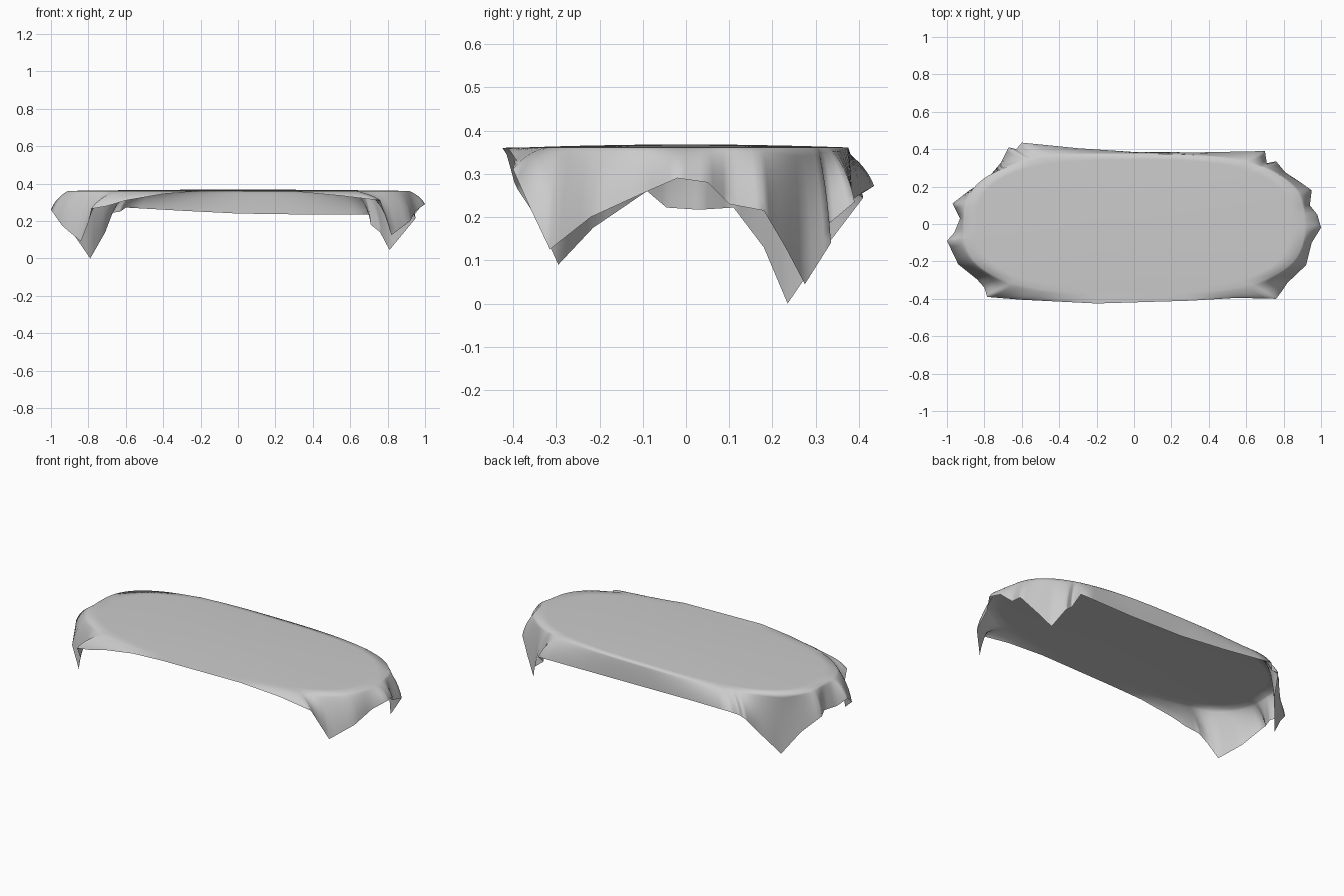
import bpy, bmesh, math
from mathutils import Vector

if "Cube" in bpy.data.objects:
    bpy.data.objects.remove(bpy.data.objects["Cube"])

# Hem of the draped cloth, counter-clockwise from the right end
hem = [
    (1.00, -.02, .29), (.98, .05, .28), (.94, .10, .23), (.95, .18, .215),
    (.88, .23, .13), (.81, .275, .045), (.76, .335, .14), (.71, .325, .18), (.70, .39, .235),
    (.35, .383, .235), (0, .385, .24), (-.30, .405, .255), (-.60, .435, .272),
    (-.63, .40, .25), (-.67, .41, .245), (-.71, .33, .14), (-.79, .235, 0),
    (-.88, .18, .13), (-.97, .11, .222), (-.93, .03, .217), (-.96, -.045, .222),
    (-1.0, -.09, .26), (-.94, -.215, .175), (-.84, -.295, .09), (-.80, -.34, .19),
    (-.785, -.39, .265), (-.70, -.397, .28), (-.60, -.405, .31), (-.40, -.415, .345),
    (-.20, -.425, .36), (.30, -.41, .358), (.55, -.395, .335), (.76, -.40, .31),
    (.79, -.36, .22), (.82, -.315, .125), (.92, -.22, .20), (.95, -.10, .255),
]
SUB = 4          # steps between hem points
TOP = .361       # height of the table rim
A, B, N = .91, .375, 2.8


def rim_point(p):
    """Point of the rounded table edge in the direction of p."""
    k = (abs(p.x / A) ** N + abs(p.y / B) ** N) ** (-1 / N)
    return Vector((p.x * k, p.y * k, TOP))


pts = [Vector(p) for p in hem]
edge = []
for i, p in enumerate(pts):
    q = pts[(i + 1) % len(pts)]
    edge += [p.lerp(q, s / SUB) for s in range(SUB)]

# Rings: the flat top first, then the falling skirt
rims = [rim_point(p) for p in edge]
rings = []
for f in (.3, .6, .8, .92):
    rings.append([Vector((r.x * f, r.y * f, TOP + .007 * (1 - f ** 2))) for r in rims])
STEPS = 8
for j in range(STEPS + 1):
    t = j / STEPS
    ring = []
    for r, h in zip(rims, edge):
        fxy, fz = math.sin(t * math.pi / 2) * .5 + t * .5, t ** 1.3
        ring.append(Vector((r.x + (h.x - r.x) * fxy, r.y + (h.y - r.y) * fxy,
                            r.z + (h.z - r.z) * fz)))
    rings.append(ring)

# Cloth sheet
bm = bmesh.new()
center = bm.verts.new((0, 0, TOP + .007))
vr = [[bm.verts.new(p) for p in ring] for ring in rings]
n = len(edge)
for i in range(n):
    k = (i + 1) % n
    bm.faces.new((center, vr[0][i], vr[0][k]))
    for a, b in zip(vr, vr[1:]):
        bm.faces.new((a[i], b[i], b[k], a[k]))
for f in bm.faces:
    f.smooth = True
mesh = bpy.data.meshes.new("tablecloth")
bm.to_mesh(mesh)
bm.free()
cloth = bpy.data.objects.new("tablecloth", mesh)
bpy.context.collection.objects.link(cloth)
